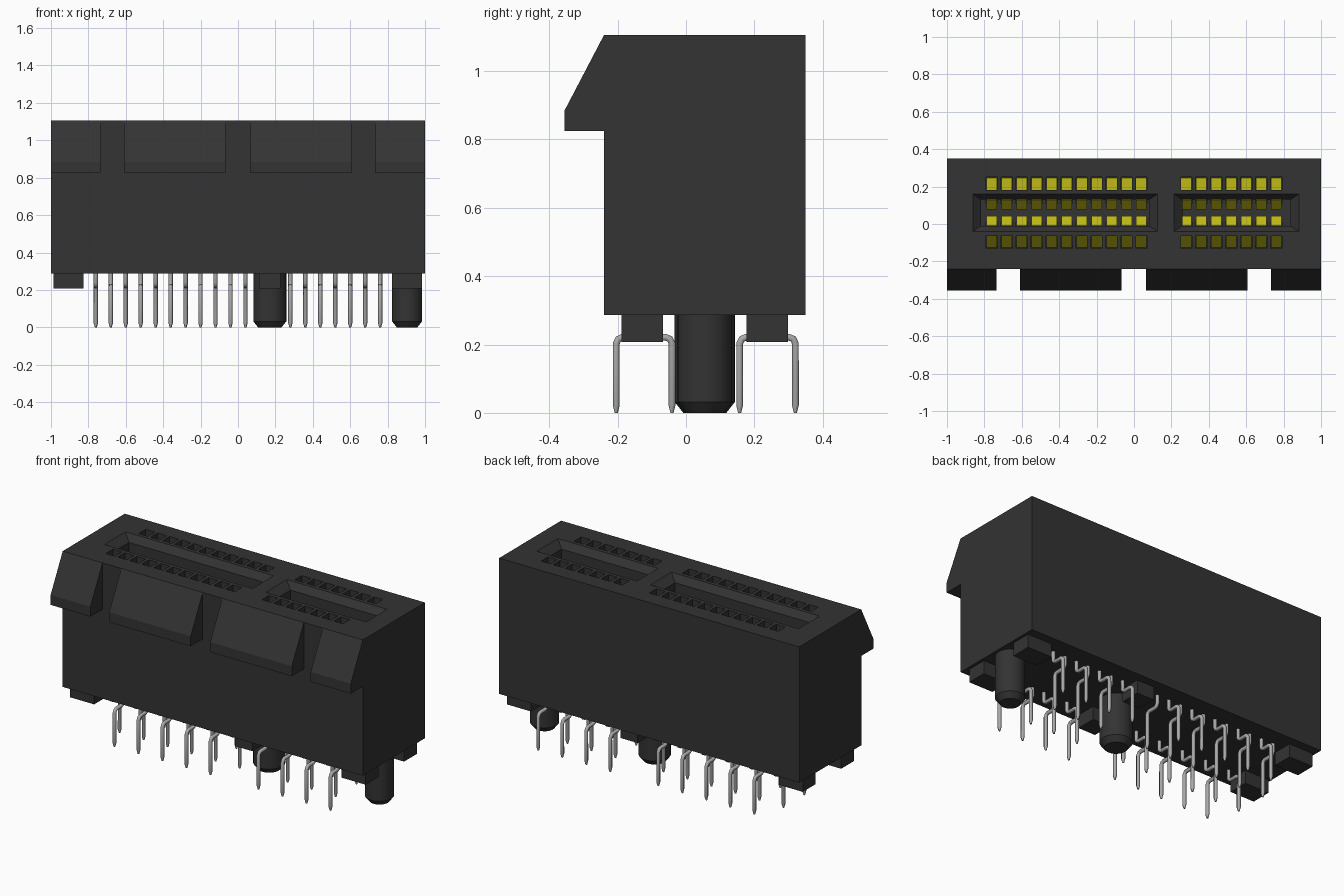
import bpy, bmesh, math

cube = bpy.data.objects.get("Cube")
if cube:
    bpy.data.objects.remove(cube, do_unlink=True)


def material(name, rgb, metallic=0.0):
    m = bpy.data.materials.new(name)
    m.use_nodes = True
    m.diffuse_color = (*rgb, 1)
    bsdf = m.node_tree.nodes["Principled BSDF"]
    bsdf.inputs["Base Color"].default_value = (*rgb, 1)
    bsdf.inputs["Roughness"].default_value = 0.6
    return m


BLACK = material("black plastic", (0.033, 0.033, 0.033))
GOLD = material("gold contact", (0.66, 0.62, 0.01))
STEEL = material("tin grey", (0.4, 0.4, 0.4))

MID = 0.06                                   # y of the card slot centre
BOTTOM, TOP = 0.287, 1.105
COLUMNS = [i for i in range(20) if i not in (11, 12)]


def column_x(i):
    return -0.76 + 0.08 * i


def finish(name, bm, mat):
    bmesh.ops.recalc_face_normals(bm, faces=bm.faces)
    me = bpy.data.meshes.new(name)
    bm.to_mesh(me)
    bm.free()
    me.materials.append(mat)
    ob = bpy.data.objects.new(name, me)
    bpy.context.collection.objects.link(ob)
    return ob


def loft(bm, rings):
    """Closed solid through matching rings of points."""
    rows = [[bm.verts.new(p) for p in ring] for ring in rings]
    n = len(rows[0])
    for a, b in zip(rows, rows[1:]):
        for i in range(n):
            bm.faces.new((a[i], a[(i + 1) % n], b[(i + 1) % n], b[i]))
    bm.faces.new(rows[0])
    bm.faces.new(rows[-1])


def prism(bm, profile, x0, x1):
    """Extrude a (y, z) profile along x."""
    loft(bm, [[(x, y, z) for y, z in profile] for x in (x0, x1)])


def box(bm, x0, x1, y0, y1, z0, z1):
    prism(bm, [(y0, z0), (y1, z0), (y1, z1), (y0, z1)], x0, x1)


def rect(x0, x1, half, z):
    return [(x0, MID - half, z), (x1, MID - half, z),
            (x1, MID + half, z), (x0, MID + half, z)]


# Housing block
bm = bmesh.new()
box(bm, -1, 1, -0.24, 0.35, BOTTOM, TOP)
housing = finish("housing", bm, BLACK)

# Cutter for the two card slots with chamfered mouths
bm = bmesh.new()
for x0, x1 in ((-0.862, 0.125), (0.213, 0.882)):
    c = 0.045
    loft(bm, [rect(x0 + c, x1 - c, 0.07, 0.46),
              rect(x0 + c, x1 - c, 0.07, TOP - 0.04),
              rect(x0, x1, 0.1, TOP),
              rect(x0, x1, 0.1, TOP + 0.1)])
slot_cutter = finish("slot_cutter", bm, BLACK)

# Cutter for the contact chambers, open to the top and to the slot
chamber = [(0.05, 0.41), (0.19, 0.41), (0.19, 1.2),
           (0.123, 1.2), (0.123, 1.0), (0.05, 1.0)]
bm = bmesh.new()
for i in COLUMNS:
    for side in (-1, 1):
        prism(bm, [(MID + side * d, z) for d, z in chamber],
              column_x(i) - 0.03, column_x(i) + 0.03)
chamber_cutter = finish("chamber_cutter", bm, BLACK)

for cutter in (slot_cutter, chamber_cutter):
    cutter.hide_render = True
    mod = housing.modifiers.new("cut", 'BOOLEAN')
    mod.operation = 'DIFFERENCE'
    mod.solver = 'EXACT'
    mod.object = cutter
bpy.context.view_layer.update()
cut_mesh = bpy.data.meshes.new_from_object(
    housing.evaluated_get(bpy.context.evaluated_depsgraph_get()))
housing.modifiers.clear()
housing.data = cut_mesh
for cutter in (slot_cutter, chamber_cutter):
    bpy.data.objects.remove(cutter, do_unlink=True)

# Sloped ridge segments along the front
ridge = [(-0.24, 0.825), (-0.355, 0.825), (-0.355, 0.885), (-0.24, TOP)]
bm = bmesh.new()
for x0, x1 in ((-1, -0.735), (-0.61, -0.067), (0.063, 0.607), (0.733, 1)):
    prism(bm, ridge, x0, x1)
finish("front_ridge", bm, BLACK)

# Standoff feet
bm = bmesh.new()
for x0, x1 in ((-0.987, -0.827), (0.113, 0.227), (0.823, 0.983)):
    for y0, y1 in ((-0.188, -0.067), (0.177, 0.298)):
        box(bm, x0, x1, y0, y1, 0.208, BOTTOM)
finish("standoff_feet", bm, BLACK)

# Round locating pegs with chamfered tips
for name, x, r in (("middle_peg", 0.17, 0.088), ("end_peg", 0.904, 0.08)):
    bm = bmesh.new()
    loft(bm, [[(x + k * math.cos(a), 0.055 + k * math.sin(a), z)
               for a in (math.tau * i / 32 for i in range(32))]
              for k, z in ((r - 0.025, 0), (r, 0.032), (r, BOTTOM))])
    peg = finish(name, bm, BLACK)
    bpy.ops.object.select_all(action='DESELECT')
    peg.select_set(True)
    bpy.context.view_layer.objects.active = peg
    bpy.ops.object.shade_smooth_by_angle(angle=math.radians(30))

# Bent spring contacts inside the chambers
spring = [(0.186, 0.41), (0.026, 0.86), (0.074, 0.95),
          (0.068, 0.955), (0.018, 0.86), (0.176, 0.41)]
bm = bmesh.new()
for i in COLUMNS:
    for side in (-1, 1):
        prism(bm, [(MID + side * d, z) for d, z in spring],
              column_x(i) - 0.028, column_x(i) + 0.028)
finish("spring_contacts", bm, GOLD)

# Solder pins, stepping outward and inward on alternate columns
pins = bpy.data.curves.new("solder_pins", 'CURVE')
pins.dimensions = '3D'
pins.bevel_depth = 0.0115
pins.bevel_resolution = 1
pins.use_fill_caps = True
pins.materials.append(STEEL)
for i in COLUMNS:
    for side in (-1, 1):
        step = 0.08 if i % 2 else -0.083
        s = math.copysign(1, step)
        path = [(0, 0.3, 1), (0, 0.24, 1), (s * 0.006, 0.227, 1),
                (s * 0.018, 0.221, 1), (step - s * 0.018, 0.221, 1),
                (step - s * 0.006, 0.216, 1), (step, 0.203, 1),
                (step, 0.022, 1), (step, 0, 0.45)]
        spline = pins.splines.new('POLY')
        spline.points.add(len(path) - 1)
        for p, (d, z, radius) in zip(spline.points, path):
            p.co = (column_x(i), MID - 0.002 + side * (0.182 + d), z, 1)
            p.radius = radius
bpy.context.collection.objects.link(bpy.data.objects.new("solder_pins", pins))
